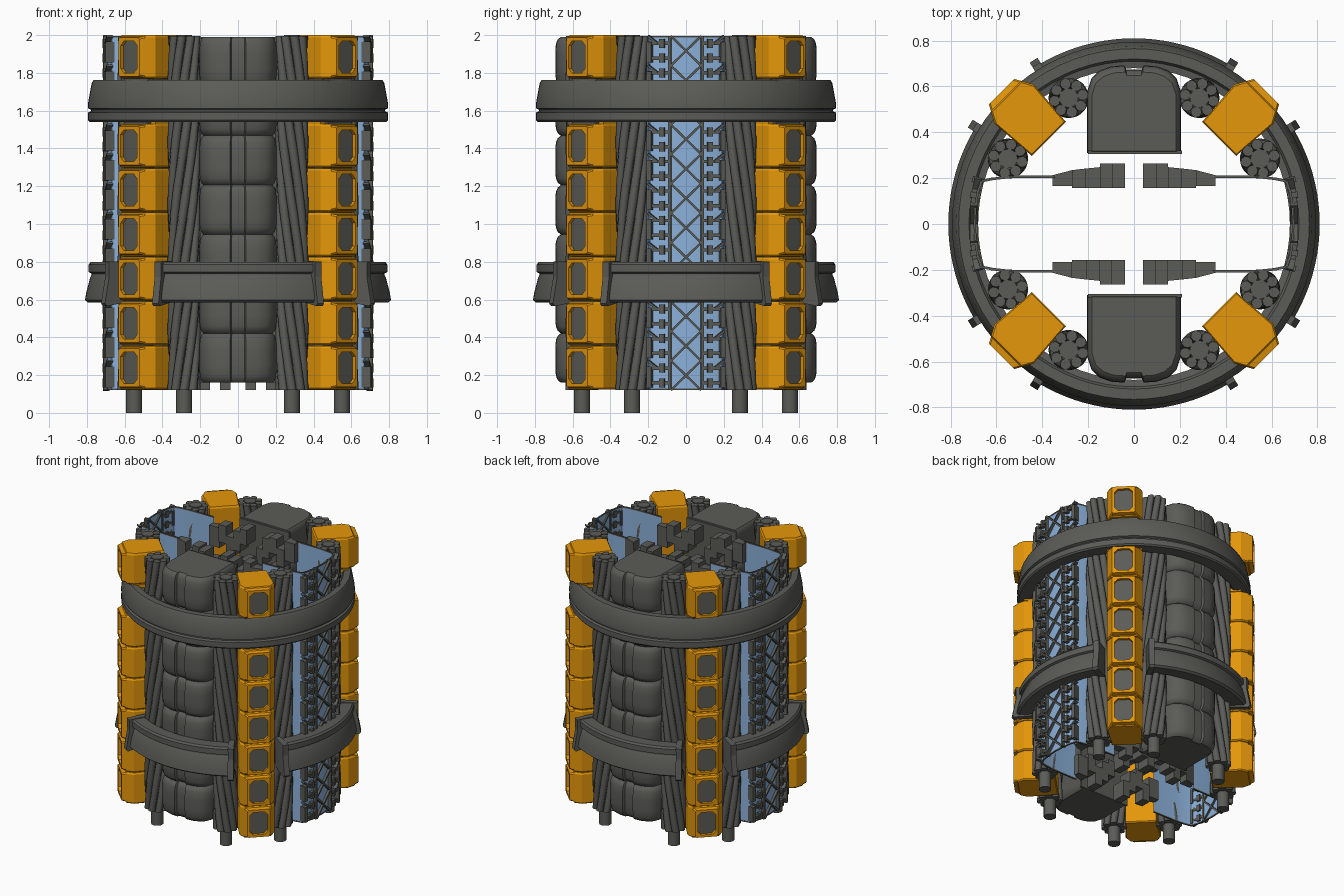
import bpy, bmesh, math
from mathutils import Vector, Matrix

if "Cube" in bpy.data.objects:
    bpy.data.objects.remove(bpy.data.objects["Cube"])

def material(name, col):
    m = bpy.data.materials.new(name)
    m.diffuse_color = (*col, 1)
    m.use_nodes = True
    m.node_tree.nodes["Principled BSDF"].inputs["Base Color"].default_value = m.diffuse_color
    return m

GREY = material("dark_grey", (0.105, 0.105, 0.095))
ORANGE = material("orange", (0.78, 0.31, 0.003))
BLUE = material("light_blue", (0.26, 0.44, 0.70))

def loft(bm, rings, wrap=False):
    """Skin a list of closed rings; cap the ends unless it wraps round."""
    vs = [[bm.verts.new(p) for p in r] for r in rings]
    n = len(rings[0])
    pairs = list(zip(vs, vs[1:])) + ([(vs[-1], vs[0])] if wrap else [])
    for a, b in pairs:
        for i in range(n):
            j = (i + 1) % n
            bm.faces.new((a[i], a[j], b[j], b[i]))
    if not wrap:
        bm.faces.new(vs[0])
        bm.faces.new(vs[-1])

def prism(bm, plan, z0, z1):
    loft(bm, [[(x, y, z) for x, y in plan] for z in (z0, z1)])

def finish(name, bm, mat, smooth=None):
    bmesh.ops.recalc_face_normals(bm, faces=bm.faces)
    me = bpy.data.meshes.new(name)
    bm.to_mesh(me)
    bm.free()
    me.materials.append(mat)
    ob = bpy.data.objects.new(name, me)
    bpy.context.scene.collection.objects.link(ob)
    if smooth:
        bpy.ops.object.select_all(action='DESELECT')
        ob.select_set(True)
        bpy.context.view_layer.objects.active = ob
        bpy.ops.object.shade_smooth_by_angle(angle=math.radians(smooth))
    return ob

def polar(r, t, a):
    """Radial distance r and sideways distance t, turned to angle a."""
    return r * math.cos(a) - t * math.sin(a), r * math.sin(a) + t * math.cos(a)

def octagon(w, h, c):
    return [(w, h - c), (w - c, h), (c - w, h), (-w, h - c),
            (-w, c - h), (c - w, -h), (w - c, -h), (w, c - h)]

# Four columns of stacked orange blocks with recessed dark windows
STEP, BASE = 0.235, 0.12
half = [(0.525, 0.105), (0.74, 0.121), (0.79, 0.0935)]
full = half + [(r, -t) for r, t in reversed(half)]
blocks, windows, cores = bmesh.new(), bmesh.new(), bmesh.new()
for k in range(4):
    a = math.pi / 4 + k * math.pi / 2
    prism(cores, [polar(r, t, a) for r, t in
                  ((0.55, 0.09), (0.765, 0.09), (0.765, -0.09), (0.55, -0.09))], 0.13, 1.98)
    for i in range(8):
        z = BASE + i * STEP
        if i == 6:      # this block sits behind the upper ring
            prism(blocks, [polar(min(r, 0.74), t, a) for r, t in full], z, z + STEP)
            continue
        rings = []
        for dz, s in ((0.004, 0.95), (0.012, 1), (STEP - 0.012, 1), (STEP, 0.95)):
            rings.append([(*polar(0.66 + (r - 0.66) * s, t * s, a), z + dz) for r, t in full])
        loft(blocks, rings)
        zc, hh = z + STEP / 2 + 0.002, STEP / 2 - 0.009
        outer0, outer1 = octagon(0.0935, hh, 0.008), octagon(0.078, hh - 0.006, 0.008)
        hole = octagon(0.062, 0.084, 0.024)
        loft(blocks, [[(*polar(r, t, a), zc + dz) for t, dz in o] for r, o in
                      ((0.789, outer0), (0.817, outer1), (0.817, hole), (0.789, hole))], wrap=True)
        loft(windows, [[(*polar(r, t, a), zc + dz) for t, dz in hole] for r in (0.788, 0.796)])
finish("column_blocks", blocks, ORANGE)
finish("column_windows", windows, GREY)
finish("column_cores", cores, GREY)

# Eight twisted cable bundles with round core legs
cables, legs = bmesh.new(), bmesh.new()
for sx in (-1, 1):
    for sy in (-1, 1):
        for x, y, d in ((0.285, 0.55, 1), (0.55, 0.285, -1)):
            cx, cy, turn = sx * x, sy * y, sx * sy * d * 2.4
            prism(legs, [(cx + 0.042 * math.cos(i * math.pi / 8),
                          cy + 0.042 * math.sin(i * math.pi / 8)) for i in range(16)], 0, 2)
            for s in range(8):
                rings = []
                for j in range(25):
                    z = 0.12 + 1.875 * j / 24
                    b = s * math.pi / 4 + turn * (z - 0.12)
                    px, py = cx + 0.063 * math.cos(b), cy + 0.063 * math.sin(b)
                    rings.append([(px + 0.0245 * math.cos(b + q * math.pi / 4),
                                   py + 0.0245 * math.sin(b + q * math.pi / 4), z) for q in range(8)])
                loft(cables, rings)
finish("cable_strands", cables, GREY, 60)
finish("cable_core_legs", legs, GREY, 40)

# Front and back stacks of padded pods on flat back plates
side = [(0.035, 0.675), (0.042, 0.692), (0.10, 0.688), (0.15, 0.670), (0.185, 0.637),
        (0.204, 0.58), (0.204, 0.31)]
plan = side + [(-x, y) for x, y in reversed(side)]
pods = bmesh.new()
for s in (-1, 1):
    prism(pods, [(x, s * y) for x, y in ((-0.2, 0.305), (0.21, 0.305), (0.21, 0.32), (-0.2, 0.32))],
          0.16, 1.985)
    for i in range(7):
        z, h = 0.16 + i * 0.2615, 0.2615
        rings = []
        for f, k in ((0, 0.9), (0.05, 0.955), (0.14, 0.99), (0.35, 1), (0.65, 1),
                     (0.86, 0.99), (0.95, 0.955), (1, 0.9)):
            rings.append([(x * k, s * (0.40 + (y - 0.40) * k), z + f * h) for x, y in plan])
        loft(pods, rings)
finish("padded_pods", pods, GREY, 35)

# Upper full ring
ring = [(0.68, 1.56), (0.70, 1.54), (0.785, 1.54), (0.794, 1.55), (0.794, 1.59), (0.778, 1.597),
        (0.778, 1.605), (0.794, 1.612), (0.794, 1.64), (0.775, 1.745), (0.765, 1.762),
        (0.72, 1.762), (0.71, 1.745), (0.68, 1.74)]
bm = bmesh.new()
loft(bm, [[(*polar(r, 0, i * math.pi / 36), z) for r, z in ring] for i in range(72)], wrap=True)
finish("upper_ring", bm, GREY, 25)

# Four lower ring arcs with end plates
arc = [(0.69, 0.60), (0.795, 0.585), (0.81, 0.597), (0.803, 0.64), (0.783, 0.715), (0.775, 0.73),
       (0.775, 0.738), (0.791, 0.745), (0.791, 0.785), (0.78, 0.798), (0.70, 0.798), (0.69, 0.785)]
arcs, plates = bmesh.new(), bmesh.new()
for k in range(4):
    mid = k * math.pi / 2
    loft(arcs, [[(*polar(r, 0, mid + math.radians(-31 + 62 * i / 20)), z) for r, z in arc]
                for i in range(21)])
    for e in (-1, 1):
        a = mid + e * math.radians(31.5)
        loft(plates, [[(*polar(r, t, a), z) for r, z in
                       ((0.68, 0.59), (0.825, 0.565), (0.838, 0.58), (0.812, 0.72),
                        (0.815, 0.80), (0.68, 0.805))] for t in (-0.02, 0.02)])
finish("lower_ring_arcs", arcs, GREY, 25)
finish("lower_ring_end_plates", plates, GREY)

# Blue side sheets, curved outside and running inward, with grey end trims
edge = [(0.35, 0.21), (0.55, 0.208), (0.62, 0.20), (0.668, 0.19), (0.685, 0.14), (0.695, 0.07)]
path = edge + [(0.698, 0)] + [(x, -y) for x, y in reversed(edge)]
outline = path + [(x - 0.006, y * 0.975) for x, y in reversed(path)]
trim = [(x + 0.002, y * 1.01) for x, y in path] + [(x - 0.008, y * 0.96) for x, y in reversed(path)]
sheets, trims = bmesh.new(), bmesh.new()
for s in (-1, 1):
    prism(sheets, [(s * x, y) for x, y in outline], 0.125, 1.99)
    for z in (0.12, 1.987):
        prism(trims, [(s * x, y) for x, y in trim], z, z + 0.008)
finish("blue_side_sheets", sheets, BLUE, 30)
finish("side_sheet_trims", trims, GREY)

# Lattice of bars running through the blue sheets
lattice = bmesh.new()

def bar(s, y0, z0, y1, z1, w, depth=0.034):
    p, q = [Vector((s * (0.701 - 0.55 * y * y), y, z)) for y, z in ((y0, z0), (y1, z1))]
    d = q - p
    up = d.normalized()
    out = Vector((s, (p.y + q.y) / 1.4, 0))
    out = (out - up * out.dot(up)).normalized()
    m = Matrix((up.cross(out), out, up)).transposed().to_4x4()
    bmesh.ops.create_cube(lattice, size=1, matrix=Matrix.Translation((p + q) / 2) @ m
                          @ Matrix.Diagonal((w, depth, d.length, 1)))

N = 12
P = 1.875 / N
for s in (-1, 1):
    for e in (-1, 1):
        bar(s, e * 0.085, 0.12, e * 0.085, 1.995, 0.014)
        for i in range(N):
            z = 0.12 + i * P
            bar(s, -e * 0.08, z, e * 0.08, z + P, 0.012)
            for f in (0.25, 0.75):
                bar(s, e * 0.085, z + f * P, e * 0.20, z + f * P, 0.018)
                bar(s, e * 0.125, z + f * P - 0.024, e * 0.125, z + f * P + 0.024, 0.026, 0.045)
            bar(s, e * 0.19, z + 0.1 * P, e * 0.19, z + 0.8 * P, 0.026, 0.05)
            bar(s, e * 0.15, z + 0.75 * P, e * 0.20, z + P, 0.012)
finish("side_lattice", lattice, GREY)

# Inner stacks of staggered blocks and tapered plates
inner = bmesh.new()
cols = [(0.04, 0.095, 0.157, 0.263, 0.263, 0.0, 0.12), (0.095, 0.148, 0.157, 0.263, 0.263, 0.06, 0.15),
        (0.148, 0.21, 0.157, 0.248, 0.242, 0.11, 0.14), (0.21, 0.27, 0.157, 0.242, 0.235, 0.03, 0.13),
        (0.27, 0.355, 0.165, 0.235, 0.213, 0.08, 0.15)]
for sx in (-1, 1):
    for sy in (-1, 1):
        for x0, x1, y0, ya, yb, off, h in cols:
            if sx * sy < 0:
                off = 0.11 - off
            for i in range(8):
                z = 0.12 + i * STEP + off
                pts = ((x0, y0), (x1, y0), (x1, yb), (x0, ya))
                prism(inner, [(sx * x, sy * y) for x, y in pts], z, min(z + h, 1.99))
finish("inner_blocks", inner, GREY)
